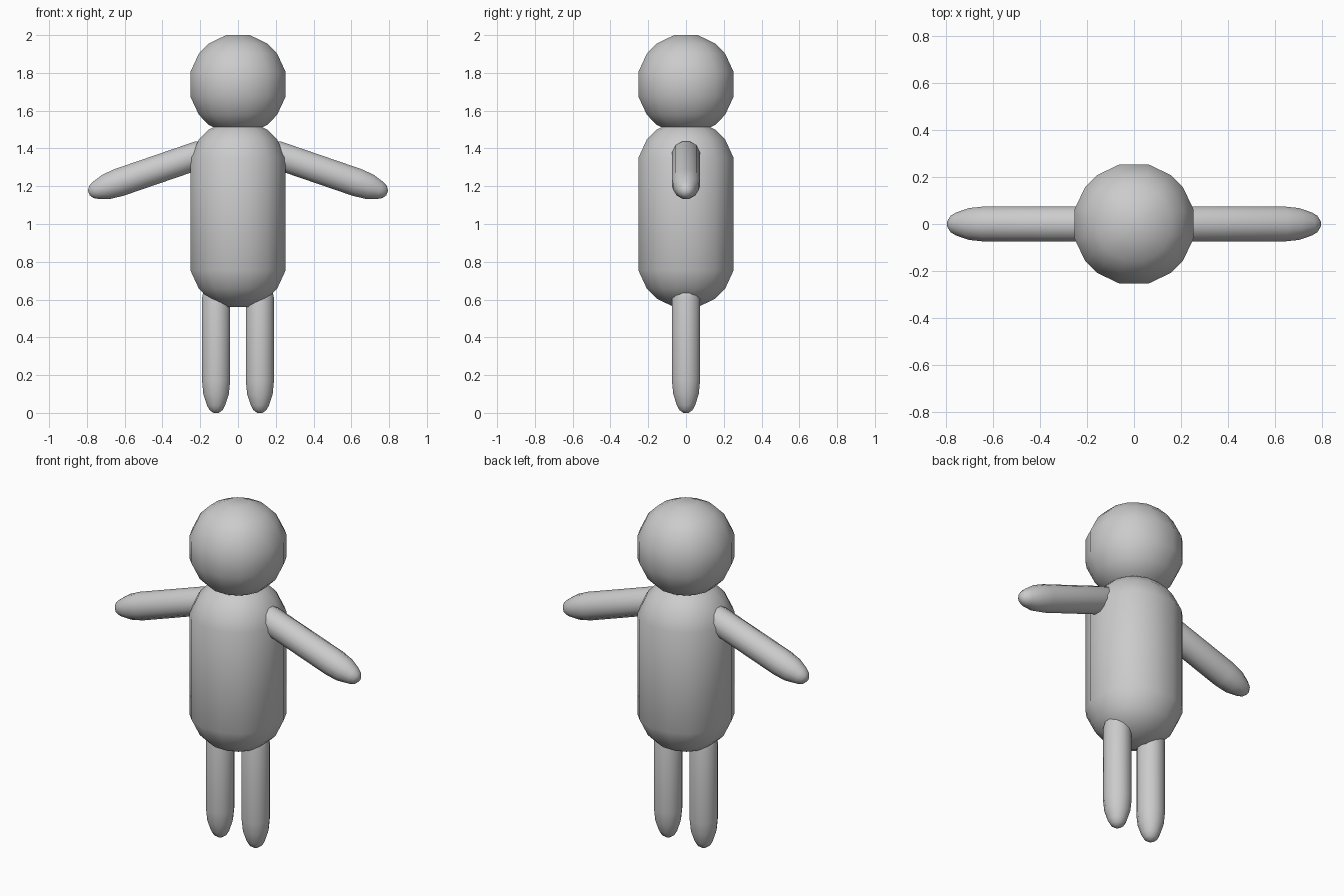
import bpy, bmesh, math
from mathutils import Vector

if "Cube" in bpy.data.objects:
    bpy.data.objects.remove(bpy.data.objects["Cube"])

grey = bpy.data.materials.new("soft grey")
grey.diffuse_color = (0.6, 0.6, 0.6, 1)
grey.use_nodes = True
grey.node_tree.nodes["Principled BSDF"].inputs["Base Color"].default_value = grey.diffuse_color

R = 0.268
# uneven facet angles, symmetric about both axes, with flats facing the axes
QUARTER = [14, 37, 53, 76]
ROUND = [math.radians(q * 90 + a) for q in range(4) for a in QUARTER]
LIMB = [math.radians(15 + 30 * i) for i in range(12)]


def revolve(name, profile, angles, start=(0, 0, 0), direction=(0, 0, 1)):
    """Spin (radius, height) rings about an axis and close both ends."""
    bm = bmesh.new()
    rings = [[bm.verts.new((r * math.cos(a), r * math.sin(a), h)) for a in angles]
             for r, h in profile]
    n = len(angles)
    for low, high in zip(rings, rings[1:]):
        for i in range(n):
            j = (i + 1) % n
            bm.faces.new((low[i], low[j], high[j], high[i]))
    bm.faces.new(rings[0][::-1])
    bm.faces.new(rings[-1])
    mesh = bpy.data.meshes.new(name)
    bm.to_mesh(mesh)
    bm.free()
    mesh.polygons.foreach_set("use_smooth", [True] * len(mesh.polygons))
    mesh.materials.append(grey)
    obj = bpy.data.objects.new(name, mesh)
    bpy.context.collection.objects.link(obj)
    obj.location = start
    obj.rotation_euler = Vector((0, 0, 1)).rotation_difference(Vector(direction)).to_euler()
    return obj


def dome(centre, sign):
    """Half-ball rings, listed from the equator to the pole."""
    return [(R * math.cos(math.radians(a)), centre + sign * R * math.sin(math.radians(a)))
            for a in QUARTER]


def limb(name, length, start, direction):
    """Rounded rod: blunt hidden end at the start, long tapered tip."""
    profile = [(0.03, 0), (0.062, 0.03), (0.077, 0.09), (0.077, length - 0.17),
               (0.070, length - 0.10), (0.050, length - 0.04), (0.036, length - 0.015),
               (0.014, length)]
    return revolve(name, profile, LIMB, start, direction)


# head and torso
revolve("head", dome(1.74, -1)[::-1] + dome(1.74, 1), ROUND)
revolve("torso", dome(0.82, -1)[::-1] + dome(1.285, 1), ROUND)

# arms and legs on both sides
for side, s in (("left", -1), ("right", 1)):
    shoulder, hand = Vector((s * 0.12, 0, 1.395)), Vector((s * 0.79, 0, 1.165))
    limb(side + "_arm", (hand - shoulder).length, shoulder, hand - shoulder)
    limb(side + "_leg", 0.70, (s * 0.116, 0, 0.70), (0, 0, -1))
